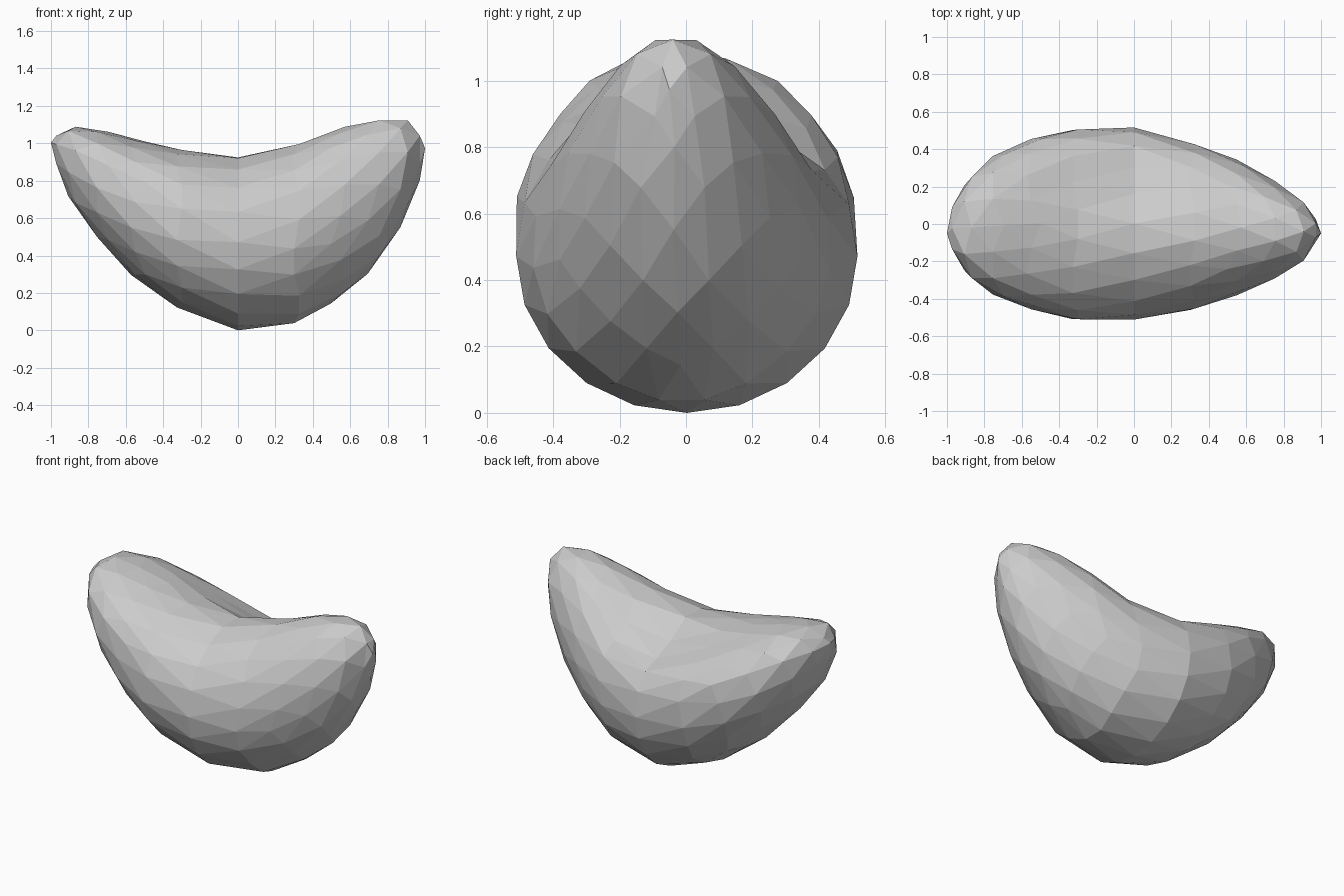
import bpy, bmesh, math
from mathutils import Matrix

if "Cube" in bpy.data.objects:
    bpy.data.objects.remove(bpy.data.objects["Cube"])


def lerp(profile, x):
    """Linear interpolation through (x, value) stations."""
    for (x0, a), (x1, b) in zip(profile, profile[1:]):
        if x <= x1:
            t = max(0.0, (x - x0) / (x1 - x0))
            return a + (b - a) * t
    return profile[-1][1]


# Outline profiles along the length of the bean
bottom = [(-1, 1.0), (-.96, .82), (-.85, .6), (-.64, .36), (-.45, .18), (-.17, .035), (0, 0),
          (.2, .01), (.33, .04), (.62, .22), (.8, .42), (.9, .61), (.98, .82), (1, .97)]
top = [(-1, 1.0), (-.93, 1.09), (-.75, 1.07), (-.4, .98), (-.2, .945), (0, .935),
       (.25, .97), (.65, 1.11), (.84, 1.14), (.96, 1.10), (1, .97)]
back = [(-1, -.05), (-.98, .08), (-.92, .2), (-.8, .34), (-.48, .48), (-.2, .52), (0, .51),
        (.22, .46), (.4, .4), (.6, .32), (.8, .2), (.95, .09), (1, -.05)]
front = [(-1, -.05), (-.95, -.21), (-.83, -.34), (-.63, -.43), (-.32, -.51), (0, -.505),
         (.3, -.46), (.57, -.37), (.75, -.29), (.91, -.2), (1, -.05)]

# Bean body: a faceted ball whose cross-sections are fitted to the profiles
bm = bmesh.new()
bmesh.ops.create_icosphere(bm, subdivisions=3, radius=1.0,
                           matrix=Matrix.Rotation(math.pi / 2, 4, 'Y'))
for v in bm.verts:
    x, c, s = v.co
    r = math.hypot(c, s)
    c, s = (c / r, s / r) if r > 1e-4 else (0, 0)
    # blunter ends
    x = math.copysign(min(1.0, abs(x)) ** 0.87, x)
    y0, y1 = lerp(front, x), lerp(back, x)
    z0, z1 = lerp(bottom, x), lerp(top, x)
    y = (y0 + y1) / 2 + (y1 - y0) / 2 * c * 1.012
    # fuller shoulders on the upper left
    if s > 0:
        s **= 1 - 0.3 * min(1, max(0, .15 - x) / .5)
    z = (z0 + z1) / 2 + (z1 - z0) / 2 * s * 1.008
    # hollow on the upper back
    if s > 0:
        z -= 0.12 * s * math.exp(-((x - .03) / .36) ** 2 - ((y - .25) / .18) ** 2)
    v.co = (x, y, z)

# Settle on the ground
low = min(v.co.z for v in bm.verts)
for v in bm.verts:
    v.co.z -= low
bmesh.ops.recalc_face_normals(bm, faces=bm.faces)

mesh = bpy.data.meshes.new("bean_body")
bm.to_mesh(mesh)
bm.free()
grey = bpy.data.materials.new("plain_grey")
grey.diffuse_color = (0.6, 0.6, 0.6, 1)
grey.use_nodes = True
grey.node_tree.nodes["Principled BSDF"].inputs["Base Color"].default_value = grey.diffuse_color
mesh.materials.append(grey)
bpy.context.collection.objects.link(bpy.data.objects.new("bean_body", mesh))
